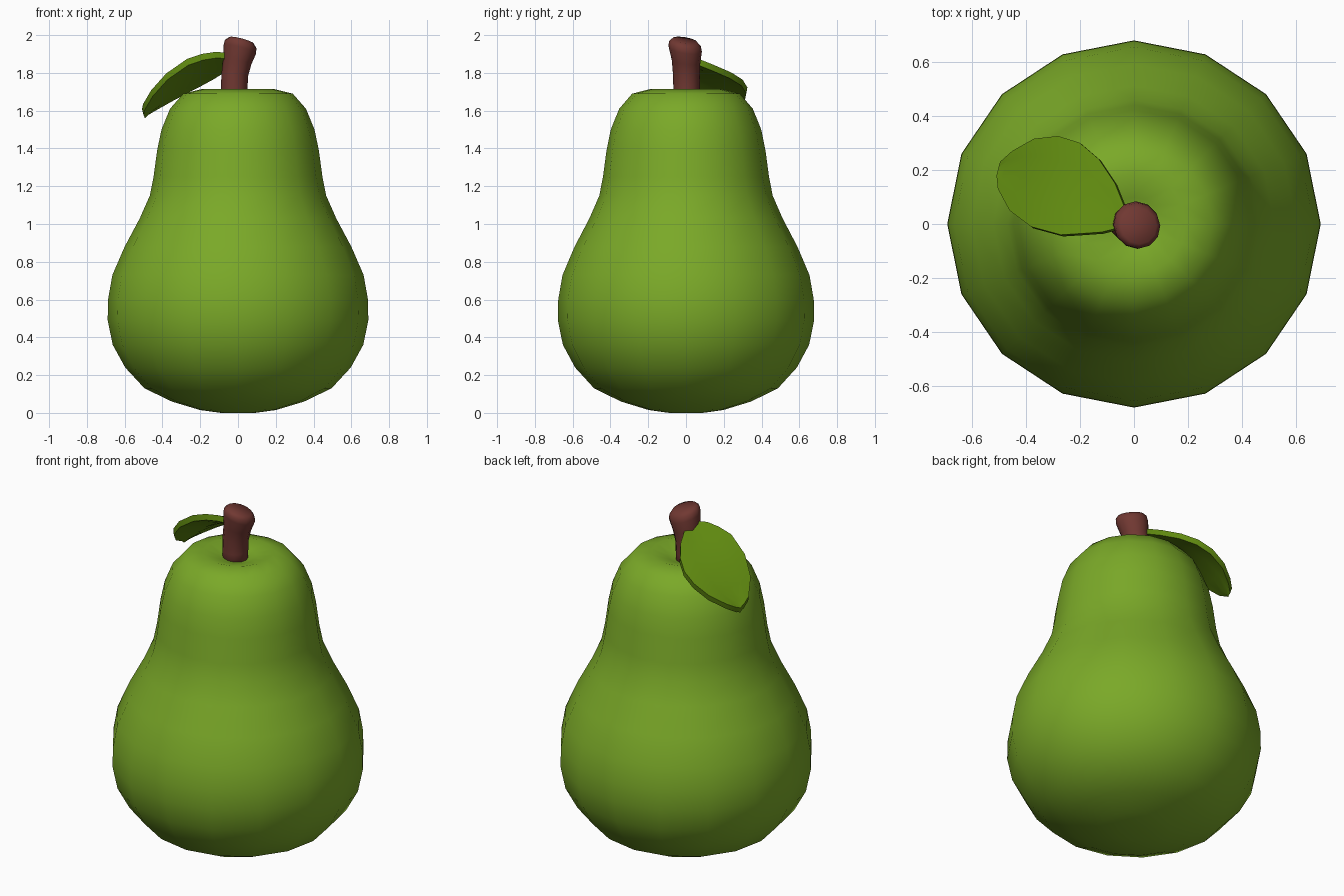
import bpy, bmesh, math
from mathutils import Vector, Matrix

if "Cube" in bpy.data.objects:
    bpy.data.objects.remove(bpy.data.objects["Cube"])


def material(name, rgb):
    m = bpy.data.materials.new(name)
    m.diffuse_color = (*rgb, 1)
    m.use_nodes = True
    m.node_tree.nodes["Principled BSDF"].inputs["Base Color"].default_value = m.diffuse_color
    return m


def finish(name, bm, mat):
    bmesh.ops.recalc_face_normals(bm, faces=bm.faces)
    for f in bm.faces:
        f.smooth = True
    me = bpy.data.meshes.new(name)
    bm.to_mesh(me)
    bm.free()
    me.materials.append(mat)
    ob = bpy.data.objects.new(name, me)
    bpy.context.collection.objects.link(ob)
    return ob


def loft(bm, rings):
    """Skin closed rings of points, with a centre point closing each end."""
    vs = [[bm.verts.new(p) for p in ring] for ring in rings]
    n = len(vs[0])
    for a, b in zip(vs, vs[1:]):
        for i in range(n):
            j = (i + 1) % n
            bm.faces.new((a[i], a[j], b[j], b[i]))
    for ring in (vs[0], vs[-1]):
        c = bm.verts.new(sum((v.co for v in ring), Vector()) / n)
        for i in range(n):
            bm.faces.new((ring[i], ring[(i + 1) % n], c))


def circle(n, r, centre, ry=1.0, tilt_x=0.0, tilt_y=0.0):
    rot = Matrix.Rotation(tilt_y, 3, 'Y') @ Matrix.Rotation(tilt_x, 3, 'X')
    return [rot @ Vector((r * math.cos(math.tau * i / n), r * ry * math.sin(math.tau * i / n), 0))
            + Vector(centre) for i in range(n)]


green = material("pear green", (0.195, 0.395, 0.021))
leaf_green = material("leaf green", (0.115, 0.25, 0.005))
brown = material("stem brown", (0.165, 0.04, 0.032))

# Pear body: 16-sided lathe with a shallow dimple on top
profile = [(.09, .0), (.2, .015), (.35, .06), (.495, .13), (.597, .24), (.663, .36),
           (.69, .49), (.688, .6), (.665, .73), (.6, .88), (.52, 1.03), (.467, 1.15),
           (.447, 1.25), (.428, 1.39), (.405, 1.5), (.36, 1.61), (.29, 1.69),
           (.19, 1.715), (.1, 1.69), (.05, 1.675)]
bm = bmesh.new()
loft(bm, [circle(16, r, (0, 0, z), 0.983) for r, z in profile])
finish("pear_body", bm, green)

# Stem: bent, flared rod with a slanted, rounded top (x, y, z, radius, tilt)
path = [(-.02, .003, 1.62, .07, 0), (-.02, .003, 1.72, .07, 0), (-.017, .002, 1.79, .071, .08),
        (-.004, 0, 1.86, .076, .2), (.01, -.004, 1.925, .089, .26),
        (.014, -.006, 1.953, .086, .26), (.018, -.007, 1.972, .068, .26)]
bm = bmesh.new()
loft(bm, [circle(12, r, (x, y, z), 1, -t * .6, t) for x, y, z, r, t in path])
finish("stem", bm, brown)

# Leaf: paired outline points, filled across with a creased midrib, drooping outwards
left = [(-.03, .05), (-.07, .15), (-.13, .24), (-.2, .3), (-.28, .325), (-.37, .315), (-.45, .27), (-.495, .23)]
right = [(-.06, -.015), (-.12, -.03), (-.19, -.035), (-.27, -.04), (-.38, -.01), (-.46, .05), (-.503, .13), (-.508, .18)]


def leaf_z(x, y):
    return 1.917 - 1.2 * max(0, -x - .08) ** 2 - 0.4 * (y + .04)


bm = bmesh.new()
rows = []
for a, b in zip(left, right):
    row = []
    for k in range(5):
        p = Vector(a).lerp(Vector(b), k / 4)
        dip = .014 if k == 2 else .004 if k in (1, 3) else 0
        row.append(bm.verts.new((p.x, p.y, leaf_z(p.x, p.y) - dip)))
    rows.append(row)
for r0, r1 in zip(rows, rows[1:]):
    for k in range(4):
        bm.faces.new((r0[k], r1[k], r1[k + 1], r0[k + 1]))
bmesh.ops.recalc_face_normals(bm, faces=bm.faces)
if sum(f.normal.z for f in bm.faces) < 0:
    bmesh.ops.reverse_faces(bm, faces=bm.faces)
# thickness: copy the sheet downwards and bridge the rims
top = list(bm.faces)
ret = bmesh.ops.extrude_face_region(bm, geom=top, use_keep_orig=True)
bmesh.ops.translate(bm, verts=[v for v in ret["geom"] if isinstance(v, bmesh.types.BMVert)],
                    vec=(.008, -.006, -.032))
leaf = finish("leaf", bm, leaf_green)
bpy.context.view_layer.objects.active = leaf
leaf.select_set(True)
bpy.ops.object.shade_smooth_by_angle(angle=math.radians(50))
